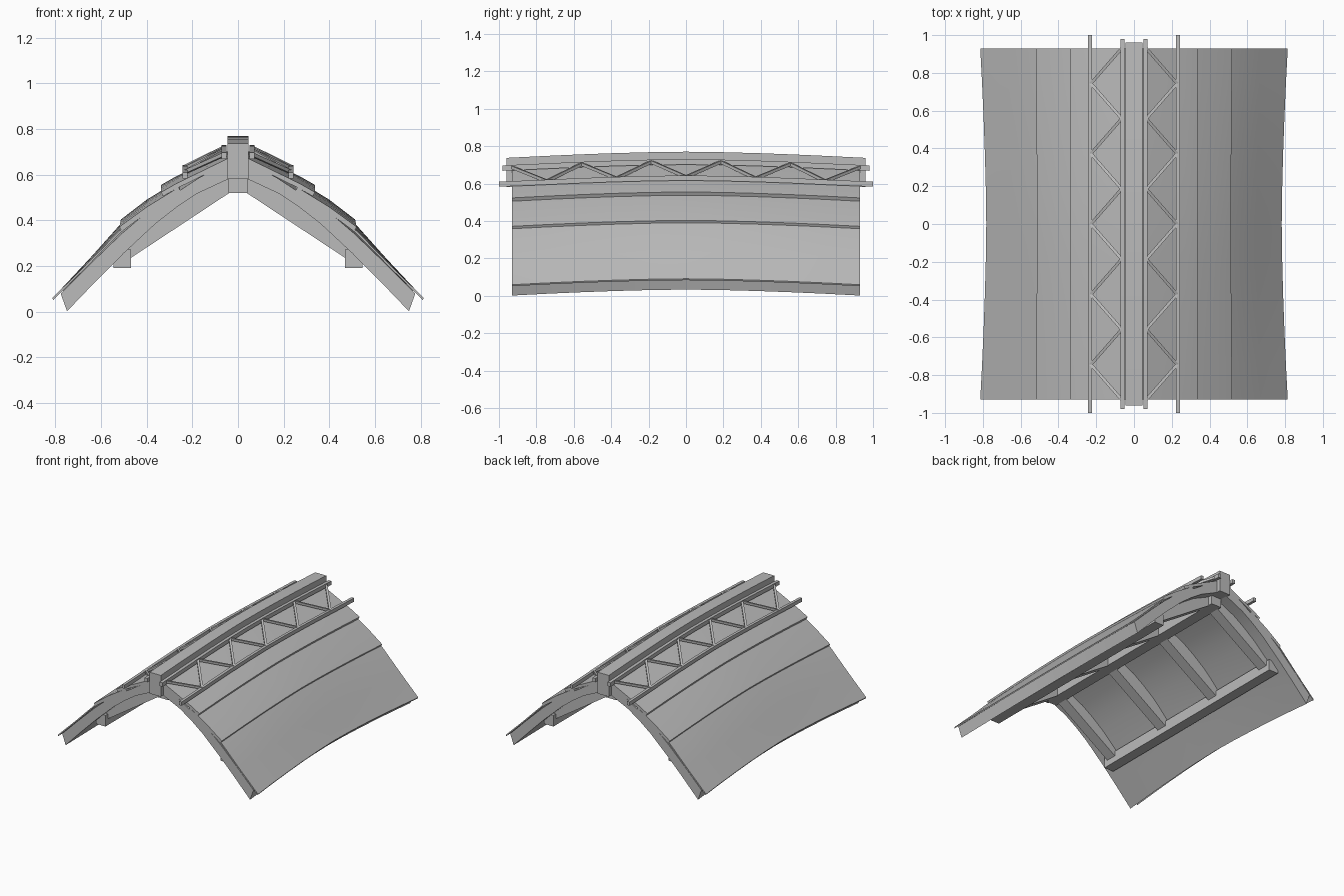
import bpy, bmesh
from mathutils import Vector

cube = bpy.data.objects.get("Cube")
if cube:
    bpy.data.objects.remove(cube, do_unlink=True)

grey = bpy.data.materials.new("mid grey")
grey.use_nodes = True
grey.diffuse_color = (0.5, 0.5, 0.5, 1)
grey.node_tree.nodes["Principled BSDF"].inputs["Base Color"].default_value = (0.5, 0.5, 0.5, 1)


def bowed(x, y, z):
    """Raise the middle of the roof and pull its eaves inward."""
    k = max(0.0, 1 - abs(y / 0.95) ** 1.6)
    pull = min(max((abs(x) - 0.45) / 0.35, 0), 1) * 0.033 * k
    return Vector((x - pull if x > 0 else x + pull, y, z + 0.033 * k))


def finish(name, bm, smooth=False):
    bmesh.ops.recalc_face_normals(bm, faces=bm.faces)
    mesh = bpy.data.meshes.new(name)
    bm.to_mesh(mesh)
    bm.free()
    mesh.materials.append(grey)
    obj = bpy.data.objects.new(name, mesh)
    bpy.context.collection.objects.link(obj)
    if smooth:
        bpy.ops.object.select_all(action="DESELECT")
        obj.select_set(True)
        bpy.context.view_layer.objects.active = obj
        bpy.ops.object.shade_smooth_by_angle(angle=0.2)
    return obj


def sweep(name, profile, y0, y1, side=1, bow=True, steps=10):
    """Extrude an x-z outline along y, optionally following the roof bow."""
    bm = bmesh.new()
    rings = []
    for i in range(steps + 1 if bow else 2):
        y = y0 + (y1 - y0) * (i / steps if bow else i)
        rings.append([bm.verts.new(bowed(side * x, y, z) if bow else (side * x, y, z))
                      for x, z in profile])
    n = len(profile)
    for a, b in zip(rings, rings[1:]):
        for j in range(n):
            bm.faces.new((a[j], a[(j + 1) % n], b[(j + 1) % n], b[j]))
    bm.faces.new(rings[0])
    bm.faces.new(rings[-1][::-1])
    return finish(name, bm, bow)


def box(x0, x1, z0, z1):
    return [(x0, z0), (x1, z0), (x1, z1), (x0, z1)]


def plate(points, thick):
    """Outline of a thin sheet lying under the given top line."""
    return points + [(x - thick * 0.5, z - thick) for x, z in reversed(points)]


def lattice(name, side):
    """Zigzag of thin square bars between the two rails."""
    bm = bmesh.new()
    pitch = 0.186
    nodes = [bowed(side * (0.065 if i % 2 else 0.228), i * pitch,
                   0.685 if i % 2 else 0.602) for i in range(-5, 6)]
    for a, b in zip(nodes, nodes[1:]):
        d = (b - a).normalized()
        u = d.cross(Vector((0, 0, 1))).normalized() * 0.008
        v = d.cross(u).normalized() * 0.008
        ends = [[bm.verts.new(p + s * u + t * v)
                 for s, t in ((-1, -1), (1, -1), (1, 1), (-1, 1))] for p in (a, b)]
        for j in range(4):
            k = (j + 1) % 4
            bm.faces.new((ends[0][j], ends[0][k], ends[1][k], ends[1][j]))
        bm.faces.new(ends[0])
        bm.faces.new(ends[1][::-1])
    finish(name, bm)


# Ridge beam above the roof and straight ridge purlin beneath it
sweep("ridge_beam", box(-0.045, 0.045, 0.58, 0.737), -0.96, 0.96)
sweep("ridge_purlin", box(-0.042, 0.042, 0.52, 0.61), -0.87, 0.87, bow=False)

# Curved slab outline, and the three overlapping sheets on it
slab = [(0.03, 0.66), (0.17, 0.585), (0.3, 0.5), (0.41, 0.425), (0.51, 0.34), (0.64, 0.215),
        (0.778, 0.078), (0.75, 0.0), (0.62, 0.135), (0.5, 0.255), (0.36, 0.385),
        (0.27, 0.455), (0.18, 0.515), (0.03, 0.585)]
sheets = {
    "lower": plate([(0.47, 0.39), (0.52, 0.352), (0.67, 0.2), (0.815, 0.058)], 0.008),
    "middle": plate([(0.26, 0.543), (0.4, 0.457), (0.52, 0.37)], 0.02),
    "upper": plate([(0.04, 0.672), (0.27, 0.56), (0.337, 0.522)], 0.018),
}

for side, label in ((1, "left"), (-1, "right")):
    sweep(label + "_roof_slab", slab, -0.93, 0.93, side)
    for name, outline in sheets.items():
        sweep(label + "_" + name + "_sheet", outline, -0.93, 0.93, side)
    # Rails and lattice
    sweep(label + "_outer_rail", box(0.222, 0.243, 0.583, 0.61), -1, 1, side)
    sweep(label + "_inner_rail", box(0.05, 0.072, 0.668, 0.697), -0.98, 0.98, side)
    lattice(label + "_lattice", side)
    # Supporting frame below
    sweep(label + "_purlin", box(0.468, 0.545, 0.19, 0.272), -0.87, 0.87, side, False)
    for i, y in enumerate((-0.8, -0.267, 0.267, 0.8)):
        rafter = [(0.03, 0.525), (0.48, 0.228), (0.5, 0.27), (0.36, 0.42), (0.18, 0.55), (0.03, 0.62)]
        sweep(f"{label}_rafter_{i + 1}", rafter, y - 0.04, y + 0.04, side, False)
